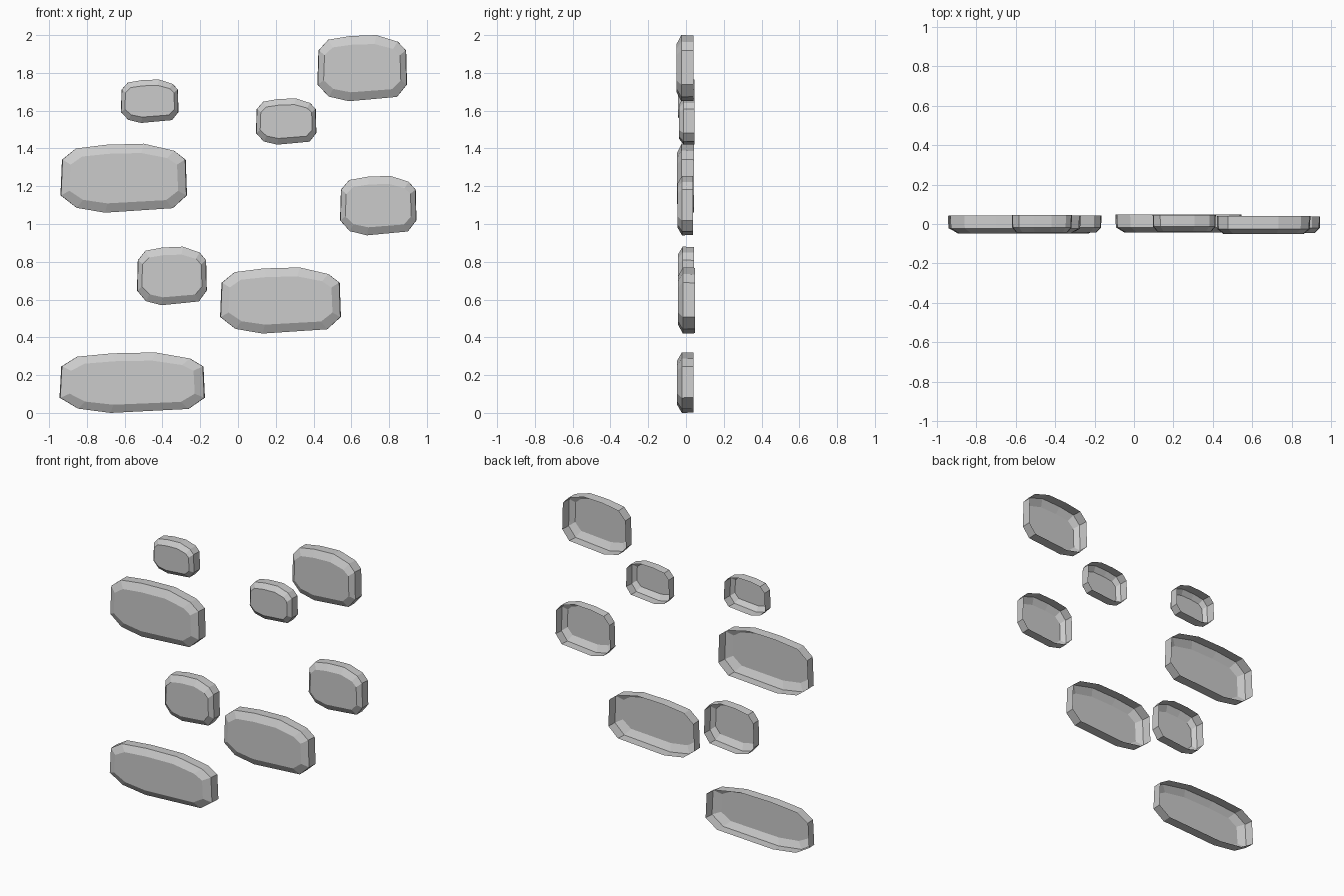
import bpy, bmesh

if "Cube" in bpy.data.objects:
    bpy.data.objects.remove(bpy.data.objects["Cube"])

# Shared stone outline, as fractions of width and height
OUTLINE = [(0, .25), (.012, .77), (.118, .93), (.36, .985), (.66, 1), (.9, .9),
           (.99, .77), (1, .25), (.89, .065), (.35, 0), (.125, .07)]

# x min, x max, z min, z max, y front, y back
STONES = [
    (.42, .895, 1.65, 2.0, -.05, .04),
    (-.62, -.315, 1.535, 1.765, -.042, .045),
    (.095, .415, 1.42, 1.665, -.038, .045),
    (-.94, -.27, 1.06, 1.425, -.048, .042),
    (.54, .945, .94, 1.255, -.046, .038),
    (-.535, -.165, .57, .88, -.043, .043),
    (-.095, .545, .42, .77, -.042, .048),
    (-.945, -.175, 0, .32, -.047, .041),
]


def stone(name, x0, x1, z0, z1, front, back):
    """Hollow chamfered stone shell, open at the back."""
    bm = bmesh.new()
    rings = []
    # back rim, shoulder, inset front edge
    for y, su, sv in ((back, 1, .99), (front + .025, .99, 1), (front, .86, .73)):
        rings.append([bm.verts.new((x0 + (x1 - x0) * (.5 + (u - .5) * su), y,
                                    z0 + (z1 - z0) * (.5 + (v - .5) * sv)))
                      for u, v in OUTLINE])
    n = len(OUTLINE)
    for a, b in zip(rings, rings[1:]):
        for i in range(n):
            j = (i + 1) % n
            bm.faces.new((a[i], a[j], b[j], b[i]))
    cap = bm.faces.new(rings[-1])
    bmesh.ops.recalc_face_normals(bm, faces=bm.faces[:])
    cap.normal_update()
    if cap.normal.y > 0:
        bmesh.ops.reverse_faces(bm, faces=bm.faces[:])
    mesh = bpy.data.meshes.new(name)
    bm.to_mesh(mesh)
    bm.free()
    bpy.context.collection.objects.link(bpy.data.objects.new(name, mesh))


# Scattered wall stones
for k, dims in enumerate(STONES, 1):
    stone(f"wall_stone_{k}", *dims)
